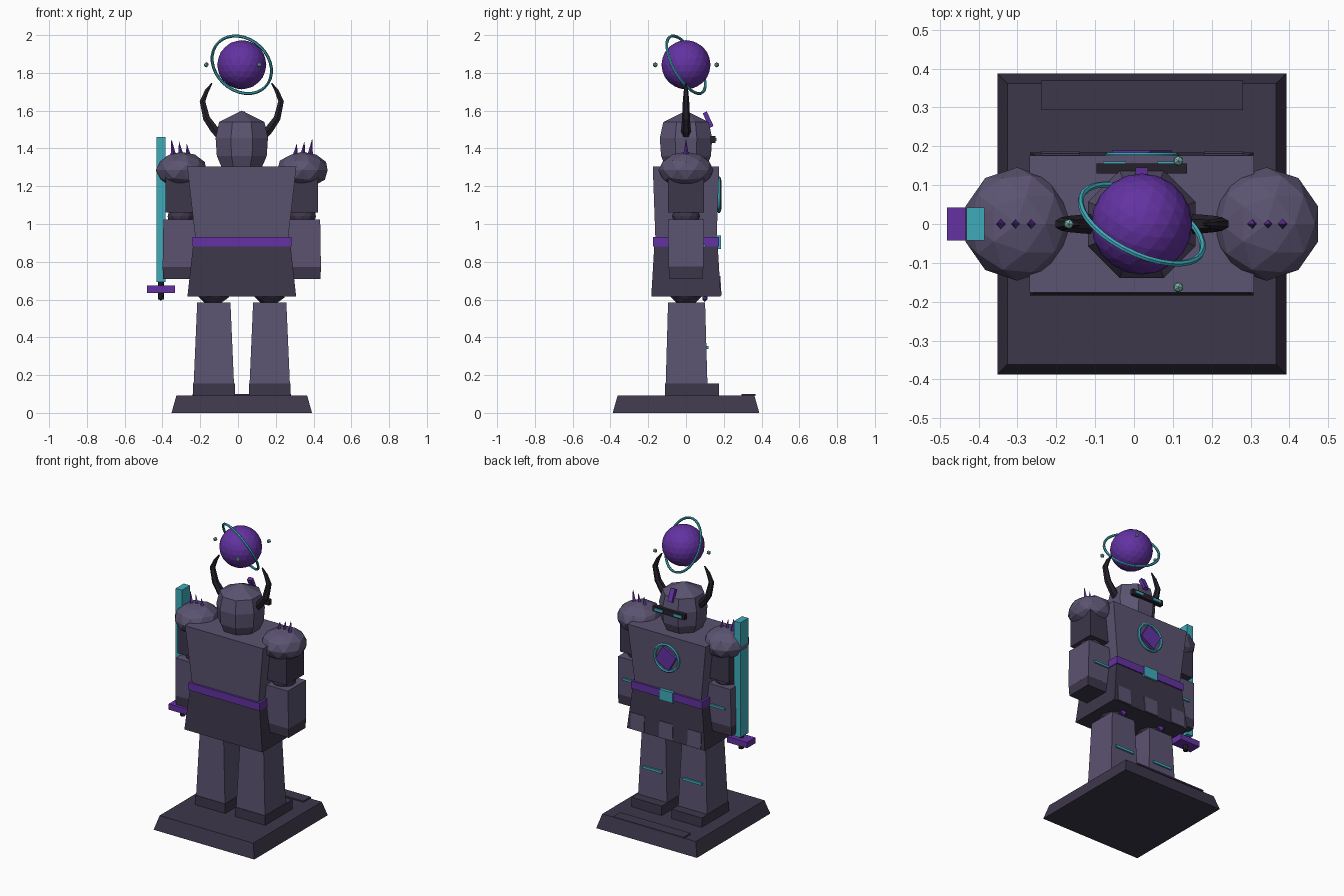
import bpy, bmesh, math
from mathutils import Vector, Matrix

if "Cube" in bpy.data.objects:
    bpy.data.objects.remove(bpy.data.objects["Cube"])

CX = 0.02  # the statue axis


def material(name, rgb):
    m = bpy.data.materials.new(name)
    m.use_nodes = True
    m.diffuse_color = (*rgb, 1)
    m.node_tree.nodes["Principled BSDF"].inputs["Base Color"].default_value = (*rgb, 1)
    return m


STONE = material("light stone", (0.105, 0.087, 0.165))
DARK = material("dark stone", (0.047, 0.038, 0.07))
BLACK = material("horn black", (0.019, 0.015, 0.024))
PURPLE = material("purple", (0.125, 0.032, 0.36))
TEAL = material("teal", (0.051, 0.41, 0.5))
PALE = material("pale green", (0.2, 0.48, 0.43))


def finish(name, bm, mat, loc=(0, 0, 0), rot=None):
    bmesh.ops.recalc_face_normals(bm, faces=bm.faces)
    mesh = bpy.data.meshes.new(name)
    bm.to_mesh(mesh)
    bm.free()
    mesh.materials.append(mat)
    ob = bpy.data.objects.new(name, mesh)
    bpy.context.collection.objects.link(ob)
    m = rot.to_4x4() if rot else Matrix()
    ob.matrix_world = Matrix.Translation((loc[0] + CX, loc[1], loc[2])) @ m
    return ob


def block(name, mat, x, y, z0, z1, bottom, top=None, rot=None):
    """Box from z0 to z1 with half sizes at the bottom and the top."""
    top = top or bottom
    bm = bmesh.new()
    bmesh.ops.create_cube(bm, size=2)
    for v in bm.verts:
        half = top if v.co.z > 0 else bottom
        v.co = (v.co.x * half[0], v.co.y * half[1], v.co.z * (z1 - z0) / 2)
    return finish(name, bm, mat, (x, y, (z0 + z1) / 2), rot)


def ball(name, mat, loc, scale, subdivisions=2):
    bm = bmesh.new()
    bmesh.ops.create_icosphere(bm, subdivisions=subdivisions, radius=1)
    bmesh.ops.scale(bm, vec=scale, verts=bm.verts)
    return finish(name, bm, mat, loc)


def cone(name, mat, loc, r1, r2, depth, sides, rot=None):
    bm = bmesh.new()
    bmesh.ops.create_cone(bm, cap_ends=True, segments=sides, radius1=r1, radius2=r2, depth=depth)
    return finish(name, bm, mat, loc, rot)


def tube(bm, points, radii, sides, closed=False):
    """Sweep a polygon along points."""
    rings = []
    n = len(points)
    for i, p in enumerate(points):
        a = points[i - 1] if i or closed else p
        b = points[(i + 1) % n] if i < n - 1 or closed else p
        side = Vector((0, 1, 0))
        up = (b - a).normalized().cross(side)
        rings.append([bm.verts.new(p + radii[i] * (side * math.cos(t) + up * math.sin(t)))
                      for t in (math.tau * k / sides for k in range(sides))])
    for i in range(n if closed else n - 1):
        r, s = rings[i], rings[(i + 1) % n]
        for k in range(sides):
            bm.faces.new((r[k], r[(k + 1) % sides], s[(k + 1) % sides], s[k]))
    if not closed:
        bm.faces.new(rings[0])
        bm.faces.new(rings[-1])


def ring(name, mat, loc, radius, thickness, normal):
    """Hoop swept around its own y axis, turned to face along the normal."""
    bm = bmesh.new()
    pts = [Vector((radius * math.cos(t), 0, radius * math.sin(t)))
           for t in (math.tau * k / 32 for k in range(32))]
    tube(bm, pts, [thickness] * 32, 6, closed=True)
    turn = Vector((0, 1, 0)).rotation_difference(Vector(normal)).to_matrix()
    return finish(name, bm, mat, loc, turn)


# Base and plaque
block("base", DARK, 0, 0, 0, 0.092, (0.372, 0.388), (0.346, 0.362))
block("base_plaque", DARK, 0, 0.331, 0.09, 0.1, (0.26, 0.038))

# Torso, belt and skirt
block("torso", STONE, 0, 0, 0.92, 1.305, (0.245, 0.162), (0.289, 0.176))
block("belt", PURPLE, 0, 0, 0.882, 0.932, (0.262, 0.176))
block("skirt", DARK, 0, 0, 0.615, 0.885, (0.288, 0.184), (0.258, 0.168))
block("belt_buckle", TEAL, 0, 0.17, 0.868, 0.938, (0.05, 0.014))
tilt = Matrix.Rotation(math.radians(3.5), 3, "X")
for i, x in enumerate((-0.21, 0, 0.21)):
    block(f"skirt_plate_{i}", STONE, x, 0.179, 0.62, 0.725, (0.05, 0.006), rot=tilt)

# Chest emblem
ring("chest_ring", TEAL, (0, 0.175, 1.155), 0.088, 0.009, (0, 1, 0))
turn = Matrix.Rotation(math.radians(15), 3, "Y") @ Matrix.Rotation(math.pi / 2, 3, "X")
cone("chest_gem", PURPLE, (0, 0.174, 1.155), 0.08, 0.08, 0.03, 4, turn)

# Limbs, built once for each side
for side, s in (("right", -1), ("left", 1)):
    leg, arm = 0.148 * s, 0.321 * s
    block(f"{side}_foot", DARK, leg, 0.032, 0.09, 0.155, (0.111, 0.143))
    block(f"{side}_leg", STONE, leg, 0.003, 0.1, 0.585, (0.109, 0.112), (0.088, 0.098))
    ball(f"{side}_hip", DARK, (leg, 0, 0.655), (0.092, 0.097, 0.085))
    ball(f"{side}_hip_gem", PURPLE, (leg, 0.1, 0.612), (0.025, 0.016, 0.025), 1)
    block(f"{side}_leg_stripe", TEAL, leg, 0.11, 0.338, 0.354, (0.07, 0.008))
    block(f"{side}_upper_arm", DARK, arm, 0, 1.06, 1.28, (0.082, 0.094))
    ball(f"{side}_elbow", DARK, (arm, 0, 1.04), (0.075, 0.075, 0.06))
    block(f"{side}_forearm", STONE, arm, 0, 0.772, 1.025, (0.098, 0.092), (0.094, 0.096))
    block(f"{side}_fist", DARK, arm, 0, 0.71, 0.774, (0.096, 0.088), (0.098, 0.092))
    block(f"{side}_arm_stripe", TEAL, arm, 0.096, 0.878, 0.892, (0.055, 0.007))
    ball(f"{side}_pauldron", STONE, (arm, 0, 1.285), (0.14, 0.146, 0.097))
    for i in range(3):
        height = 0.07 + 0.014 * i
        cone(f"{side}_spike_{i}", PURPLE, ((0.287 + 0.04 * i) * s, 0, 1.355 + height / 2),
             0.016, 0, height, 4, Matrix.Rotation(0.12 * s, 3, "Y"))
    # Horn
    path = ((0.11, 1.465), (0.145, 1.5), (0.187, 1.56), (0.208, 1.65), (0.185, 1.705), (0.158, 1.745))
    bm = bmesh.new()
    tube(bm, [Vector((x * s, 0, z)) for x, z in path], [0.026, 0.025, 0.021, 0.017, 0.012, 0.004], 6)
    finish(f"{side}_horn", bm, BLACK)
    block(f"{side}_eye", TEAL, 0.07 * s, 0.157, 1.44, 1.456, (0.03, 0.004))

# Helmet as an eight sided turned form
bm = bmesh.new()
rows = []
for r, z in ((0.115, 1.3), (0.143, 1.36), (0.15, 1.455), (0.13, 1.54)):
    rows.append([bm.verts.new((r * math.cos(t), r * math.sin(t), z))
                 for t in (math.tau * (k + 0.5) / 8 for k in range(8))])
peak = bm.verts.new((0, 0, 1.6))
bm.faces.new(rows[0])
for k in range(8):
    j = (k + 1) % 8
    for low, high in zip(rows, rows[1:]):
        bm.faces.new((low[k], low[j], high[j], high[k]))
    bm.faces.new((rows[-1][k], rows[-1][j], peak))
finish("helmet", bm, STONE)
block("visor", BLACK, 0, 0.143, 1.43, 1.466, (0.117, 0.013))
block("crest", PURPLE, 0, 0.117, 1.51, 1.595, (0.016, 0.012),
      rot=Matrix.Rotation(math.radians(25), 3, "X"))

# Floating orb with its tilted ring and beads
ball("orb", PURPLE, (0, 0, 1.843), (0.13, 0.13, 0.13), 3)
ring("orb_ring", TEAL, (0, 0, 1.843), 0.171, 0.008, (0.39, 0.8, 0.45))
for i in range(3):
    a = math.pi + i * math.tau / 3
    ball(f"orb_bead_{i}", PALE, (0.188 * math.cos(a), 0.188 * math.sin(a), 1.843), (0.014,) * 3, 1)

# Sword
block("sword_blade", TEAL, -0.428, 0, 0.692, 1.46, (0.023, 0.042))
block("sword_guard", PURPLE, -0.428, 0, 0.636, 0.675, (0.074, 0.043))
cone("sword_grip", BLACK, (-0.428, 0, 0.65), 0.016, 0.016, 0.1, 8)
ball("sword_pommel", BLACK, (-0.428, 0, 0.612), (0.018, 0.018, 0.018), 1)
